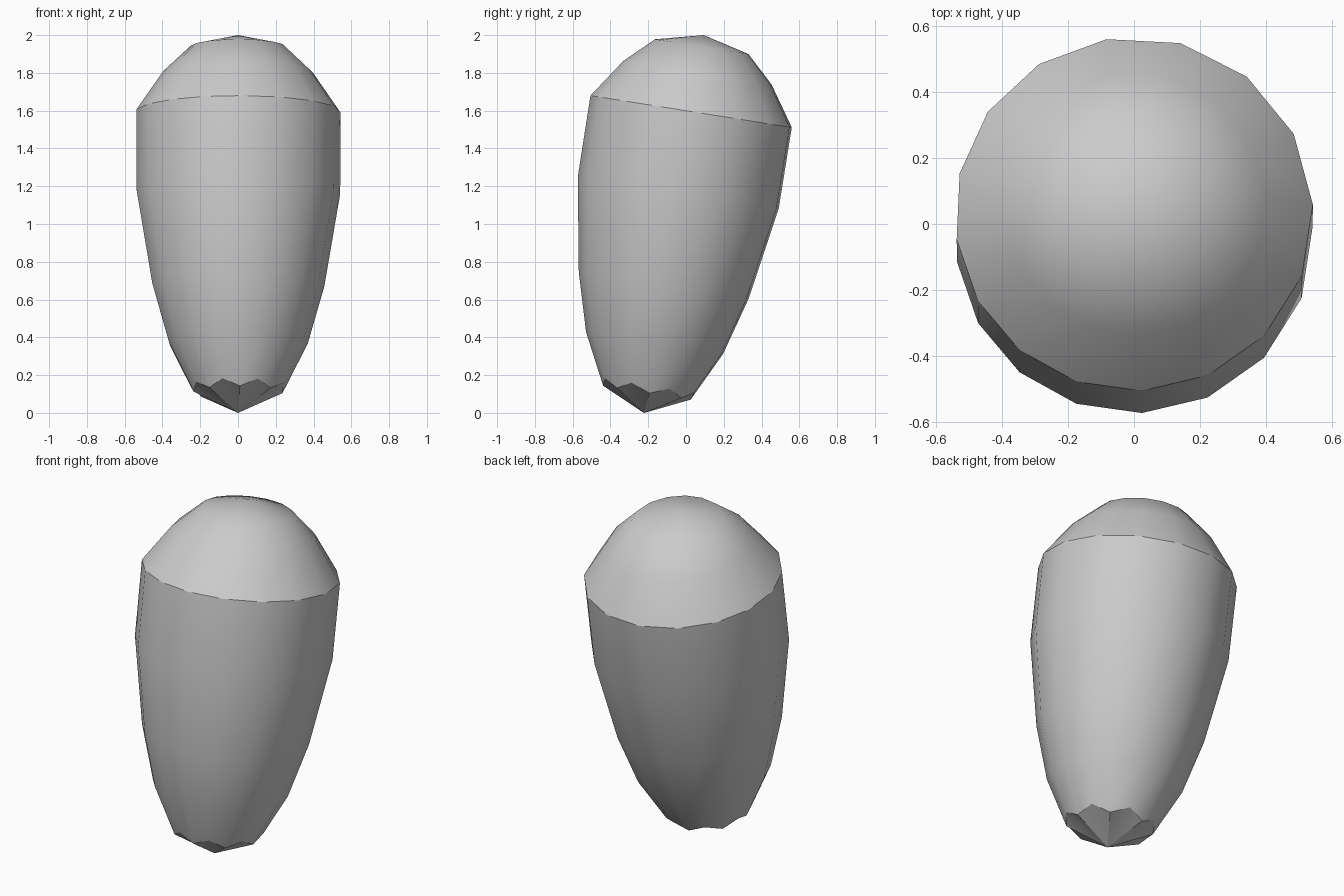
import bpy, bmesh, math

if "Cube" in bpy.data.objects:
    bpy.data.objects.remove(bpy.data.objects["Cube"])

SIDES = 16
RIM = (0, 0.03, 1.595)          # centre of the sharp rim, origin of the profile
# (radius, height along the tilted axis), from below the rim up to the dome
PROFILE = [(0.246, -1.487), (0.37, -1.24), (0.458, -0.932), (0.542, -0.435),
           (0.543, 0.0), (0.40, 0.208), (0.252, 0.348)]
BOTTOM_TIP, TOP_TIP = -1.615, 0.41

bm = bmesh.new()


def ring(radius, height, zigzag=0.0):
    verts = []
    for i in range(SIDES):
        a = math.radians(5.65) + i * math.tau / SIDES
        a += 0.05 * (math.sin(a) - math.cos(a))      # slightly uneven spacing
        s = zigzag * (1 if i % 2 else -1)
        r = radius + 0.5 * s
        verts.append(bm.verts.new((r * math.cos(a), r * math.sin(a), height + s)))
    return verts


# Stacked rings: the lowest one is jagged
rings = [ring(r, h, 0.02 if k == 0 else 0) for k, (r, h) in enumerate(PROFILE)]
bottom = bm.verts.new((0, 0, BOTTOM_TIP))
top = bm.verts.new((0, 0, TOP_TIP))

for i in range(SIDES):
    j = (i + 1) % SIDES
    for lo, hi in zip(rings, rings[1:]):
        bm.faces.new((lo[i], lo[j], hi[j], hi[i]))
    bm.faces.new((rings[0][j], rings[0][i], bottom))
    bm.faces.new((rings[-1][i], rings[-1][j], top))
bmesh.ops.recalc_face_normals(bm, faces=bm.faces)

# Tapered capsule, leaning backwards
mesh = bpy.data.meshes.new("tapered_capsule")
bm.to_mesh(mesh)
bm.free()
body = bpy.data.objects.new("tapered_capsule", mesh)
bpy.context.collection.objects.link(body)
body.location = RIM
body.rotation_euler = (math.radians(-9), 0, 0)

bpy.context.view_layer.objects.active = body
body.select_set(True)
bpy.ops.object.shade_smooth_by_angle(angle=math.radians(32))
